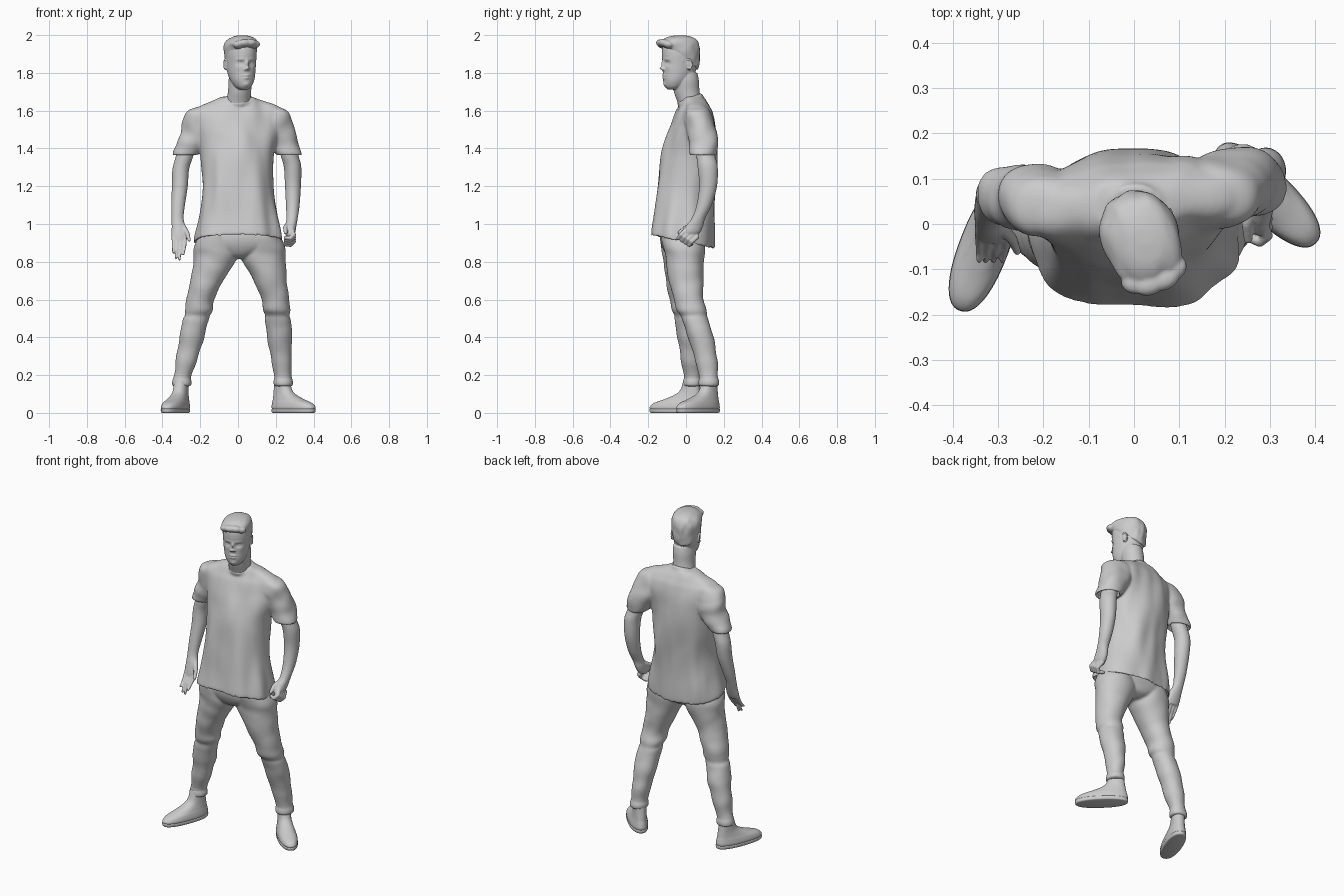
import bpy, bmesh, math
from mathutils import Vector, Matrix, noise


def spline(a, b, c, d, t):
    return [0.5 * (2 * q + (r - p) * t + (2 * p - 5 * q + 4 * r - s) * t * t + (3 * q - p - 3 * r + s) * t ** 3)
            for p, q, r, s in zip(a, b, c, d)]


def loft(bm, rings, seg=64, steps=8, power=2.2, fold=0.0, freq=(8, 8, 3)):
    """Skin rings of (x, y, z, rx, ry, tilt, yaw), smoothly interpolated, with optional cloth folds."""
    rings = [tuple(r) + (0,) * (7 - len(r)) for r in rings]
    n, path = len(rings), []
    for i in range(n - 1):
        a, b, c, d = rings[max(i - 1, 0)], rings[i], rings[i + 1], rings[min(i + 2, n - 1)]
        path += [spline(a, b, c, d, k / steps) for k in range(steps)]
    path.append(rings[-1])
    loops = []
    for x, y, z, rx, ry, tilt, yaw in path:
        loop = []
        for k in range(seg):
            t = 2 * math.pi * k / seg
            c, s = math.cos(t), math.sin(t)
            px = max(rx, .002) * math.copysign(abs(c) ** (2 / power), c)
            py = max(ry, .002) * math.copysign(abs(s) ** (2 / power), s)
            qx = px * math.cos(yaw) - py * math.sin(yaw)
            qy = px * math.sin(yaw) + py * math.cos(yaw)
            p = Vector((x + qx, y + qy, z + tilt * qy))
            if fold:
                f = fold * noise.noise(Vector((p.x * freq[0], p.y * freq[1], p.z * freq[2] + p.x * 3)))
                p += Vector((c, s, 0)) * f
            loop.append(bm.verts.new(p))
        loops.append(loop)
    for a, b in zip(loops, loops[1:]):
        for k in range(seg):
            bm.faces.new((a[k], a[(k + 1) % seg], b[(k + 1) % seg], b[k]))
    bm.faces.new(loops[0][::-1])
    bm.faces.new(loops[-1])


def ball(bm, pos, size, rot=0.0):
    m = Matrix.Translation(pos) @ Matrix.Rotation(rot, 4, 'X') @ Matrix.Diagonal((*size, 1))
    bmesh.ops.create_uvsphere(bm, u_segments=20, v_segments=12, radius=1, matrix=m)


def finger(bm, pts, r0, r1):
    """Rounded digit: a chain of balls along a bent path, fused later."""
    pts = [Vector(p) for p in pts]
    n = len(pts) - 1
    for i in range(n):
        for k in range(7):
            t = k / 6
            r = r0 + (r1 - r0) * (i + t) / n
            ball(bm, pts[i].lerp(pts[i + 1], t), (r, r, r))


def finish(name, bm, voxel=None, smooth=3):
    bmesh.ops.recalc_face_normals(bm, faces=bm.faces[:])
    me = bpy.data.meshes.new(name)
    bm.to_mesh(me)
    bm.free()
    me.polygons.foreach_set("use_smooth", [True] * len(me.polygons))
    ob = bpy.data.objects.new(name, me)
    bpy.context.collection.objects.link(ob)
    if voxel:
        m = ob.modifiers.new("fuse", 'REMESH')
        m.mode, m.voxel_size, m.use_smooth_shade = 'VOXEL', voxel, True
        s = ob.modifiers.new("soften", 'SMOOTH')
        s.factor, s.iterations = 0.5, smooth
    return ob


# Shirt: hollow hem, torso, collar band and two sleeves fused together
bm = bmesh.new()
loft(bm, [(.005, -.02, 1.0, .2, .14, -.15), (.005, -.02, .925, .216, .155, -.2), (.005, -.02, .912, .234, .169, -.21),
          (.004, -.01, 1.05, .211, .162, -.1), (0, .002, 1.2, .194, .156), (-.004, .012, 1.35, .189, .149, 0, .04),
          (0, .026, 1.45, .202, .134, 0, .07), (0, .04, 1.53, .22, .114, 0, .1), (0, .043, 1.59, .23, .092, 0, .1),
          (0, .043, 1.622, .205, .074, 0, .1), (0, .042, 1.65, .145, .061, 0, .08), (.002, .04, 1.674, .08, .05)],
     seg=120, power=2.25, fold=.02, freq=(11, 11, 3.5))
loft(bm, [(0, .028, 1.61, .06, .05, .3), (.003, .023, 1.65, .072, .066, .35), (.004, .021, 1.668, .069, .066, .35),
          (.005, .02, 1.672, .05, .05, .35)], steps=4, power=2)
loft(bm, [(-.16, .042, 1.628, .03, .03), (-.185, .045, 1.6, .078, .062), (-.2, .049, 1.55, .092, .074),
          (-.222, .056, 1.47, .087, .075), (-.277, .06, 1.372, .069, .067), (-.277, .06, 1.37, .056, .054),
          (-.268, .06, 1.42, .05, .05)], fold=.014, freq=(9, 9, 14))
loft(bm, [(.15, .055, 1.628, .03, .03), (.175, .06, 1.6, .078, .062), (.193, .07, 1.55, .092, .078),
          (.22, .086, 1.47, .086, .078), (.263, .094, 1.372, .069, .073), (.263, .094, 1.37, .056, .06),
          (.255, .09, 1.42, .05, .05)], fold=.014, freq=(9, 9, 14))
finish("shirt", bm, .007, 8)

# Trousers: hips and two legs fused, with bunched cloth at the knees
bm = bmesh.new()
loft(bm, [(0, -.02, .98, .19, .11), (.004, -.02, .93, .212, .118), (.004, -.016, .88, .205, .112),
          (.003, -.01, .835, .1, .09), (0, -.01, .815, .04, .05)])
legs = [
    [(-.115, -.025, .95, .09, .11), (-.12, -.02, .88, .112, .113), (-.121, -.016, .82, .114, .106),
     (-.165, -.018, .70, .085, .088), (-.198, -.008, .60, .074, .078), (-.205, -.006, .545, .073, .073),
     (-.214, 0, .515, .064, .064), (-.224, .006, .485, .068, .066), (-.248, .024, .38, .066, .066),
     (-.272, .03, .28, .055, .056), (-.295, .032, .19, .046, .044), (-.297, .032, .17, .049, .047),
     (-.298, .032, .145, .047, .045), (-.298, .032, .14, .03, .03)],
    [(.125, -.02, .95, .09, .11), (.132, -.012, .88, .115, .11), (.134, -.006, .82, .118, .102),
     (.17, 0, .70, .09, .09), (.198, .014, .60, .071, .078), (.204, .028, .545, .072, .079),
     (.207, .042, .515, .064, .069), (.209, .052, .485, .069, .069), (.219, .084, .38, .063, .067),
     (.229, .107, .28, .054, .059), (.239, .12, .19, .046, .048), (.24, .122, .17, .049, .051),
     (.24, .122, .145, .046, .048), (.24, .122, .14, .03, .03)]]
for leg in legs:
    loft(bm, leg, power=2.1, fold=.007, freq=(9, 9, 12))
finish("trousers", bm, .007, 3)

# Shoes: rounded upper plus a thin sole, turned outward
for side, pos, yaw in (("right", (-.331, -.05, 0), -21), ("left", (.294, .064, 0), 45.5)):
    place = (Matrix.Translation(pos) @ Matrix.Rotation(math.radians(yaw), 4, 'Z')
             @ Matrix.Diagonal((1.08, 1.07, 1, 1)))
    bm = bmesh.new()
    loft(bm, [(0, 0, .014, .046, .134), (0, 0, .03, .05, .14), (0, .01, .052, .047, .127), (0, .036, .073, .041, .096),
              (0, .062, .098, .036, .066), (0, .074, .125, .034, .05), (0, .079, .18, .033, .038)], power=2.3)
    bm.transform(place)
    finish(side + "_shoe", bm)
    bm = bmesh.new()
    loft(bm, [(0, 0, 0, .044, .132), (0, 0, .004, .049, .139), (0, 0, .018, .051, .1415), (0, 0, .022, .047, .137)],
         steps=3, power=2.3)
    bm.transform(place)
    finish(side + "_sole", bm)

# Relaxed arm, hand hanging with open fingers
bm = bmesh.new()
loft(bm, [(-.262, .058, 1.46, .045, .045), (-.283, .064, 1.36, .046, .047), (-.303, .066, 1.29, .044, .047),
          (-.308, .055, 1.2, .042, .044), (-.317, .03, 1.1, .036, .035), (-.32, .01, 1.03, .032, .026),
          (-.314, -.005, .985, .037, .024), (-.311, -.02, .94, .041, .02), (-.311, -.03, .91, .036, .015)], power=2)
for i, (tip_x, tip_z) in enumerate(((-.342, .85), (-.328, .82), (-.31, .812), (-.29, .84))):
    x = -.341 + .02 * i
    finger(bm, [(x, -.024, .93), (x, -.042, .895), ((x + tip_x) / 2, -.062, .865), (tip_x, -.08, tip_z)], .011, .007)
finger(bm, [(-.29, -.008, .985), (-.268, -.035, .95), (-.258, -.06, .915)], .015, .009)
finish("right_arm", bm, .0045, 2)

# Bent arm, hand curled against the hip
bm = bmesh.new()
loft(bm, [(.25, .09, 1.46, .045, .045), (.274, .105, 1.36, .047, .05), (.289, .115, 1.3, .046, .053),
          (.291, .117, 1.2, .042, .047), (.29, .096, 1.1, .036, .04), (.286, .066, 1.03, .03, .036),
          (.28, .045, .99, .029, .046), (.276, .025, .955, .027, .05), (.272, .018, .935, .018, .036)], power=2)
for i in range(4):
    y, z = -.014 + .019 * i, .968 - .012 * i
    finger(bm, [(.284, y + .015, z), (.295, y - .012, z - .025), (.278, y - .026, z - .043), (.252, y - .016, z - .04)],
           .013, .010)
finger(bm, [(.266, .04, 1.0), (.25, .0, .98), (.252, -.034, .955)], .015, .01)
finish("left_arm", bm, .0045, 2)

# Head: lofted skull with face relief, ears and eyes, turned to one side
turn = Matrix.Translation((.015, -.03, 0)) @ Matrix.Rotation(math.radians(20), 4, 'Z')
bm = bmesh.new()
loft(bm, [(0, -.04, 1.712, .022, .03), (0, -.034, 1.728, .043, .05), (0, -.022, 1.76, .061, .071),
          (0, -.008, 1.8, .071, .086), (0, 0, 1.85, .077, .095), (0, .001, 1.9, .08, .1), (0, .001, 1.94, .076, .095),
          (0, 0, 1.97, .058, .075), (0, 0, 1.985, .03, .04)], seg=128, steps=14, power=2.1)
relief = [(.032, 1.852, .015, .011, -.010), (.031, 1.872, .02, .007, .003), (.012, 1.819, .006, .006, .009),
          (.045, 1.825, .014, .014, .002), (0, 1.848, .008, .018, .014), (0, 1.824, .01, .009, .022),
          (0, 1.787, .018, .005, .008), (0, 1.773, .015, .005, .007), (0, 1.780, .02, .0025, -.003),
          (0, 1.738, .018, .012, .006)]
for v in bm.verts:
    if v.co.y < -.02:
        x, z = v.co.x, v.co.z
        for cx, cz, sx, sz, amount in relief:
            for s in ((1, -1) if cx else (1,)):
                v.co.y -= amount * math.exp(-((x - s * cx) / sx) ** 2 - ((z - cz) / sz) ** 2)
for s in (-1, 1):
    ball(bm, (s * .031, -.0705, 1.851), (.013, .012, .008))
    ball(bm, (s * .076, .02, 1.842), (.007, .015, .027), .2)
    for k in range(14):  # outer ear rim
        a = -1.9 + k * .3
        ball(bm, (s * .082, .02 + .016 * math.cos(a), 1.846 + .025 * math.sin(a)), (.0045, .0045, .0045))
bm.transform(turn)
loft(bm, [(0, .03, 1.58, .07, .062), (.002, .02, 1.64, .065, .064), (.008, .004, 1.70, .061, .068),
          (.013, -.002, 1.76, .063, .07), (.014, -.004, 1.8, .058, .064)], power=2)
finish("head", bm, .0035, 2)

# Hair: short cap hugging the skull, swept-up fringe and sideburns
bm = bmesh.new()
loft(bm, [(0, .004, 1.865, .066, .084, -.6), (0, .002, 1.88, .0775, .095, -.58), (0, .0, 1.915, .0835, .103, -.38),
          (0, -.004, 1.95, .085, .106, -.14), (.004, -.005, 1.976, .071, .091), (.006, -.004, 1.992, .045, .06),
          (.006, 0, 1.999, .015, .02)], seg=120, fold=.005, freq=(45, 14, 20))
for x, y, z, r in ((-.044, -.085, 1.95, .032), (-.016, -.099, 1.957, .038), (.016, -.099, 1.958, .038),
                   (.044, -.085, 1.951, .032)):
    ball(bm, (x, y, z), (r, .03, .021), -.25)
for s in (-1, 1):
    ball(bm, (s * .0735, -.012, 1.875), (.006, .014, .03))
bm.transform(turn)
finish("hair", bm, .0045, 5)
